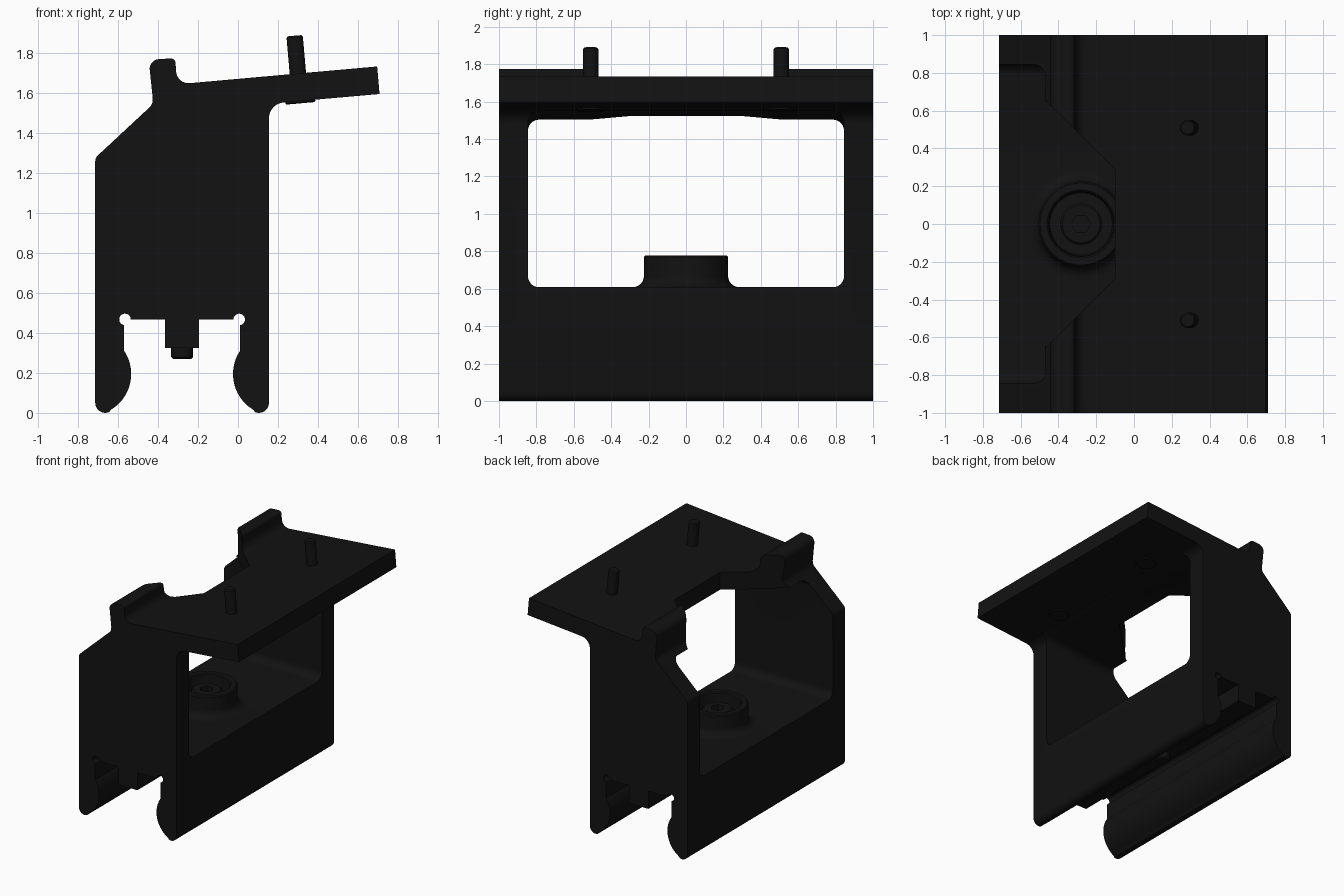
import bpy, bmesh, math
from mathutils import Vector, Matrix

if "Cube" in bpy.data.objects:
    bpy.data.objects.remove(bpy.data.objects["Cube"])

black = bpy.data.materials.new("black_plastic")
black.diffuse_color = (0.006, 0.006, 0.006, 1)
black.use_nodes = True
black.node_tree.nodes["Principled BSDF"].inputs["Base Color"].default_value = black.diffuse_color
SLOPE = math.radians(5)
CX = -0.28                      # centre line of the rail slot and boss


def arc(cx, cz, r, a0, a1, n=8):
    return [(cx + r * math.cos(math.radians(a0 + (a1 - a0) * i / n)),
             cz + r * math.sin(math.radians(a0 + (a1 - a0) * i / n))) for i in range(n + 1)]


def loft(name, rings):
    """Closed solid through equal-length rings of 3D points."""
    bm = bmesh.new()
    vs = [[bm.verts.new(p) for p in ring] for ring in rings]
    n = len(vs[0])
    for a, b in zip(vs, vs[1:]):
        for i in range(n):
            bm.faces.new((a[i], a[(i + 1) % n], b[(i + 1) % n], b[i]))
    bm.faces.new(vs[0][::-1])
    bm.faces.new(vs[-1])
    bmesh.ops.recalc_face_normals(bm, faces=bm.faces)
    me = bpy.data.meshes.new(name)
    bm.to_mesh(me)
    bm.free()
    ob = bpy.data.objects.new(name, me)
    bpy.context.collection.objects.link(ob)
    me.materials.append(black)
    return ob


def revolve(name, profile, n=48, matrix=Matrix.Identity(4)):
    """Solid of revolution about local z from (radius, z) points."""
    rings = [[matrix @ Vector((r * math.cos(2 * math.pi * i / n), r * math.sin(2 * math.pi * i / n), z))
              for i in range(n)] for r, z in profile]
    return loft(name, rings)


def cut(ob, cutter):
    cutter.hide_render = True
    m = ob.modifiers.new("cut", 'BOOLEAN')
    m.operation, m.solver, m.object = 'DIFFERENCE', 'EXACT', cutter
    bpy.context.view_layer.objects.active = ob
    bpy.ops.object.modifier_apply(modifier=m.name)
    bpy.data.objects.remove(cutter)


def smooth(ob):
    bpy.ops.object.select_all(action='DESELECT')
    ob.select_set(True)
    bpy.context.view_layer.objects.active = ob
    bpy.ops.object.shade_smooth_by_angle(angle=math.radians(30))


# Bracket: side profile extruded along y
half_slot = [(-0.365, 0.325), (-0.365, 0.468), (-0.537, 0.468)]         # ridge to slot corner
half_slot += arc(-0.566, 0.468, 0.029, 0, 262, 14)                      # relief hole
half_slot += [(-0.57, 0.31)]
half_slot += arc(-0.745, 0.195, 0.21, 31, -50, 14)                      # bulged clip jaw
half_slot += [(-0.64, 0.013)]
half_slot += arc(-0.665, 0.05, 0.05, -65, -180, 8)                      # rounded foot
mirrored = [(2 * CX - x, z) for x, z in half_slot][::-1]

profile = half_slot[:]
profile += arc(-0.675, 1.26, 0.04, 180, 135, 4)
profile += [(-0.438, 1.535), (-0.429, 1.553), (-0.427, 1.575)]
profile += arc(-0.393, 1.722, 0.05, 175, 95, 6)
profile += arc(-0.335, 1.753, 0.022, 95, 5, 4)
profile += arc(-0.248, 1.713, 0.062, 185, 275, 8)
profile += [(0.697, 1.735), (0.709, 1.597)]
profile += arc(0.235, 1.475, 0.08, 95, 180, 8)
profile += mirrored
bracket = loft("bracket", [[(x, y, z) for x, z in profile] for y in (-1, 1)])

# Window through the bracket, its roof following the tilted plate
ry, zb, zt, r = 0.845, 0.608, 1.504, 0.06
win = (arc(ry - r, zt - r, r, 0, 90) + arc(-ry + r, zt - r, r, 90, 180)
       + arc(-ry + r, zb + r, r, 180, 270) + arc(ry - r, zb + r, r, 270, 360))
cut(bracket, loft("window_cutter", [
    [(x, y, z + (max(0, x + 0.33) * math.tan(SLOPE) if z > 1 else 0)) for y, z in win]
    for x in (-1, -0.33, 0.5)]))

# Access notch in the plate above the boss
notch = [(-0.1, -0.29), (-0.1, 0.29), (-0.46, 0.645), (-0.9, 0.645), (-0.9, -0.645), (-0.46, -0.645)]
cut(bracket, loft("notch_cutter", [[(x, y, z) for x, y in notch] for z in (1.35, 2.0)]))
smooth(bracket)

# Round boss with recess on the floor
boss = revolve("screw_boss", [(0.285, 0.60)] + arc(0.285, 0.668, 0.06, 270, 180)
               + [(0.225, 0.77), (0.217, 0.778), (0.18, 0.778), (0.172, 0.77), (0.165, 0.67), (0.02, 0.67)],
               matrix=Matrix.Translation((CX, 0, 0)))
smooth(boss)

# Screw: head in the boss, tip below the ridge
screw = revolve("clamp_screw", [(0.045, 0.27), (0.055, 0.28), (0.055, 0.66), (0.11, 0.66),
                                (0.11, 0.725), (0.1, 0.735), (0.055, 0.735)],
                matrix=Matrix.Translation((CX, 0, 0)))
cut(screw, revolve("hex_cutter", [(0.05, 0.69), (0.05, 0.9)], 6, Matrix.Translation((CX, 0, 0))))
smooth(screw)

# Pins standing square to the tilted plate
for side, y in (("front", -0.51), ("back", 0.51)):
    m = Matrix.Translation((0.306, y, 1.63)) @ Matrix.Rotation(-SLOPE, 4, 'Y')
    pin = revolve(side + "_pin", [(0.07, -0.08), (0.075, -0.075), (0.075, -0.04), (0.041, -0.04),
                                  (0.041, 0.252), (0.034, 0.26)], 32, m)
    smooth(pin)
